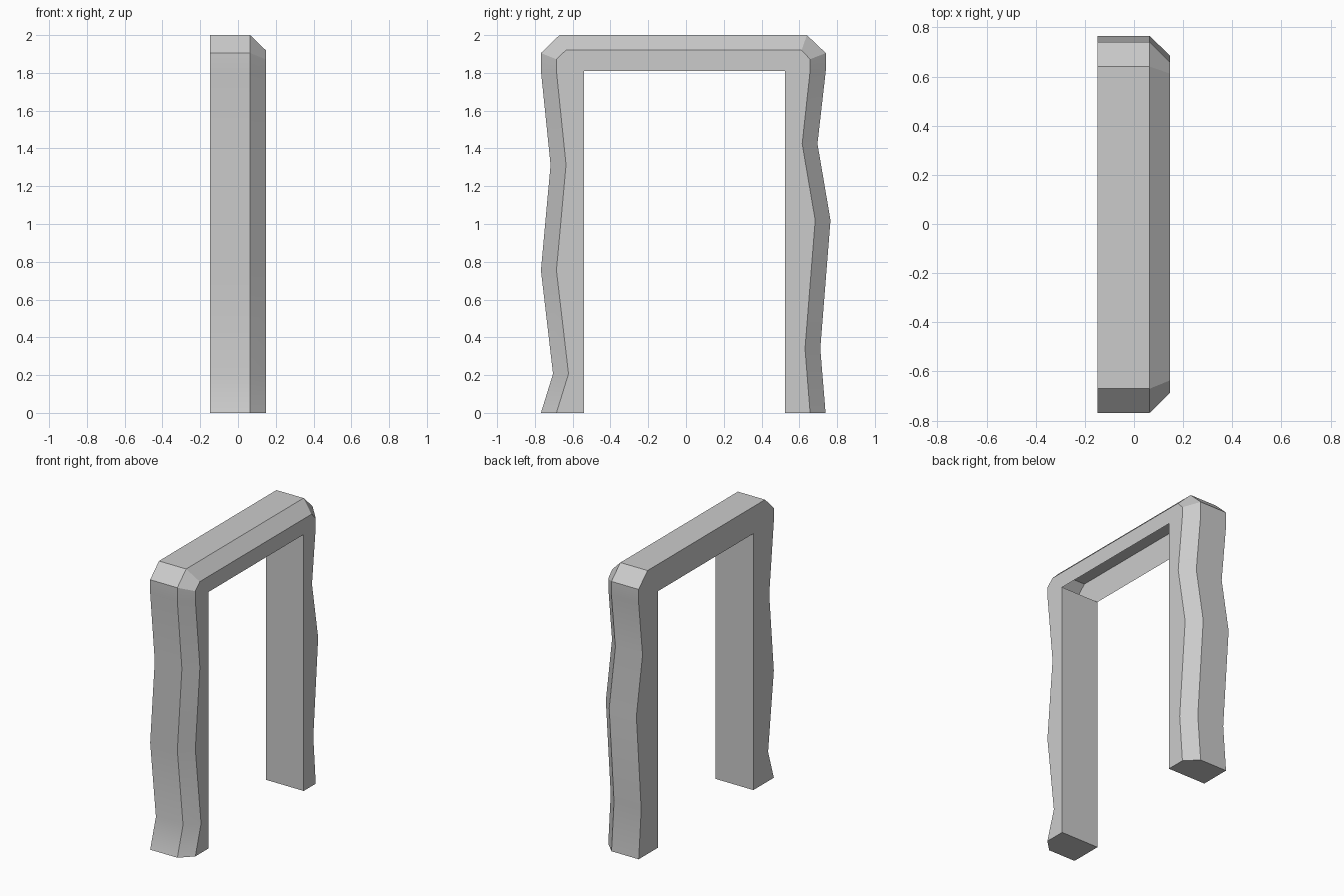
import bpy, bmesh, math

if "Cube" in bpy.data.objects:
    bpy.data.objects.remove(bpy.data.objects["Cube"])

# Outer silhouette (y, z) and its inset on the chamfered side
outer = [(-.768, 0), (-.704, .207), (-.768, .755), (-.717, 1.313), (-.768, 1.81),
         (-.768, 1.905), (-.67, 2), (.64, 2), (.74, 1.905), (.74, 1.81),
         (.696, 1.425), (.765, 1.02), (.711, .34), (.739, 0)]
inset = [(-.686, 0), (-.622, .207), (-.686, .755), (-.635, 1.313), (-.686, 1.81),
         (-.686, 1.872), (-.636, 1.92), (.612, 1.92), (.657, 1.872), (.657, 1.81),
         (.615, 1.425), (.684, 1.02), (.63, .34), (.657, 0)]
# Doorway opening
inner = [(-.54, 0), (-.54, 1.81), (.523, 1.81), (.523, 0)]
X_BACK, X_MID, X_FRONT = -.148, .064, .147

bm = bmesh.new()


def ring(points, x):
    return [bm.verts.new((x, y, z)) for y, z in points]


def strip(a, b, skip=()):
    for i in range(len(a) - 1):
        if i not in skip:
            bm.faces.new((a[i], a[i + 1], b[i + 1], b[i]))


back, mid, front = ring(outer, X_BACK), ring(outer, X_MID), ring(inset, X_FRONT)
hole_back, hole_front = ring(inner, X_BACK), ring(inner, X_FRONT)

# Outer sides and chamfer
strip(back, mid)
strip(mid, front)
# Opening sides; the hollow lintel has no underside
strip(hole_front, hole_back, skip=(1,))
# Two broad faces
bm.faces.new(front + hole_front[::-1])
bm.faces.new(back[::-1] + hole_back)
# Feet
for i in (0, -1):
    foot = [back[i], mid[i], front[i], hole_front[i], hole_back[i]]
    bm.faces.new(foot if i == 0 else foot[::-1])

bmesh.ops.recalc_face_normals(bm, faces=bm.faces)
mesh = bpy.data.meshes.new("door_frame")
bm.to_mesh(mesh)
bm.free()
frame = bpy.data.objects.new("door_frame", mesh)
bpy.context.collection.objects.link(frame)
bpy.context.view_layer.objects.active = frame
frame.select_set(True)
bpy.ops.object.shade_smooth_by_angle(angle=math.radians(30))
